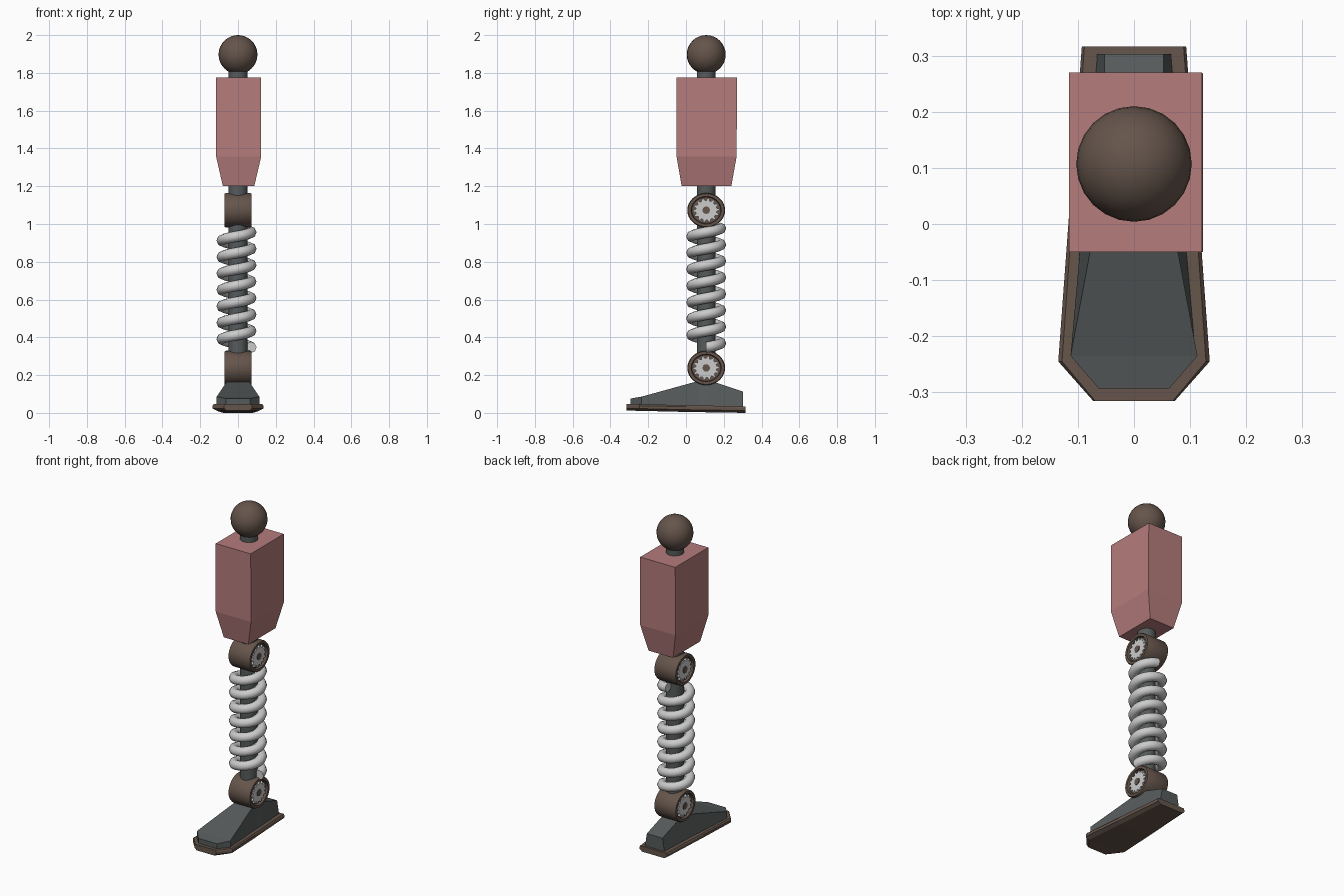
import bpy, bmesh
from math import sin, cos, tau, radians

if "Cube" in bpy.data.objects:
    bpy.data.objects.remove(bpy.data.objects["Cube"])

AXIS_Y = 0.107  # the leg column stands behind the middle of the foot


def material(name, rgb):
    m = bpy.data.materials.new(name)
    m.diffuse_color = (*rgb, 1)
    m.use_nodes = True
    m.node_tree.nodes["Principled BSDF"].inputs["Base Color"].default_value = m.diffuse_color
    return m


brown = material("brown", (0.13, 0.09, 0.07))
dark = material("dark_grey", (0.095, 0.105, 0.105))
pink = material("dusty_pink", (0.46, 0.2, 0.2))


def loft(name, rings, mat=None, closed=False, smooth=None):
    """Skin a list of equal-length vertex rings, capping the ends."""
    bm = bmesh.new()
    vs = [[bm.verts.new(p) for p in r] for r in rings]
    n = len(vs[0])
    for a, b in zip(vs, vs[1:] + ([vs[0]] if closed else [])):
        for i in range(n):
            j = (i + 1) % n
            bm.faces.new((a[i], a[j], b[j], b[i]))
    if not closed:
        bm.faces.new(vs[0])
        bm.faces.new(vs[-1])
    bmesh.ops.recalc_face_normals(bm, faces=bm.faces)
    me = bpy.data.meshes.new(name)
    bm.to_mesh(me)
    bm.free()
    ob = bpy.data.objects.new(name, me)
    bpy.context.collection.objects.link(ob)
    if mat:
        me.materials.append(mat)
    if smooth:
        bpy.ops.object.select_all(action='DESELECT')
        bpy.context.view_layer.objects.active = ob
        ob.select_set(True)
        bpy.ops.object.shade_smooth_by_angle(angle=radians(smooth))
    return ob


def upright(name, r, z0, z1, mat):
    ring = [(r * cos(tau * i / 24), AXIS_Y + r * sin(tau * i / 24)) for i in range(24)]
    return loft(name, [[(x, y, z) for x, y in ring] for z in (z0, z1)], mat, smooth=35)


def side_ring(x, z, r, n=32, squash=1.0):
    return [(x, AXIS_Y + r * cos(tau * i / n), z + squash * r * sin(tau * i / n)) for i in range(n)]


def gear_ring(x, z, teeth=14):
    pts = []
    for i in range(teeth * 4):
        r = 0.07 if i % 4 < 2 else 0.056
        a = tau * i / (teeth * 4)
        pts.append((x, AXIS_Y + r * cos(a), z + 0.92 * r * sin(a)))
    return pts


# Ball and rods
bpy.ops.mesh.primitive_uv_sphere_add(segments=24, ring_count=16, radius=0.103,
                                     location=(0, AXIS_Y, 1.897))
ball = bpy.context.object
ball.name = "hip_ball"
ball.data.materials.append(brown)
bpy.ops.object.shade_smooth_by_angle(angle=radians(40))
upright("hip_rod", 0.05, 1.74, 1.85, dark)
upright("thigh_rod", 0.05, 1.12, 1.23, dark)
upright("shin_rod", 0.05, 0.29, 1.02, dark)


# Thigh block, tapered at the bottom
def rect(x0, x1, y0, y1, z):
    return [(x0, y0, z), (x1, y0, z), (x1, y1, z), (x0, y1, z)]


loft("thigh_block", [rect(-0.08, 0.086, -0.023, 0.24, 1.2),
                     rect(-0.116, 0.123, -0.05, 0.268, 1.358),
                     rect(-0.116, 0.121, -0.05, 0.27, 1.775)], pink)

# Knee and ankle: recessed housing with a gear and hub on each side
for name, z in (("knee", 1.073), ("ankle", 0.238)):
    profile = [(-0.055, 0.076), (-0.072, 0.08), (-0.072, 0.096), (-0.064, 0.1)]
    profile += [(-x, r) for x, r in reversed(profile)]
    loft(name + "_housing", [side_ring(x, z, r, squash=0.91) for x, r in profile],
         brown, smooth=30)
    for side, s in (("left", -1), ("right", 1)):
        loft(f"{name}_gear_{side}", [gear_ring(s * x, z) for x in (0.05, 0.067)])
        loft(f"{name}_hub_{side}", [side_ring(s * x, z, 0.02, 12) for x in (0.05, 0.071)],
             brown, smooth=35)

# Spring: an eight-sided wire swept along a helix
TURNS, STEPS, COIL, WIRE = 7.25, 24, 0.077, 0.029
wire = []
for k in range(int(TURNS * STEPS) + 1):
    t = k / STEPS
    a = tau * t
    wire.append([((COIL + WIRE * cos(tau * j / 8)) * cos(a) - 0.008,
                  AXIS_Y + (COIL + WIRE * cos(tau * j / 8)) * sin(a),
                  0.347 + 0.087 * t + WIRE * sin(tau * j / 8)) for j in range(8)])
loft("shin_spring", wire, smooth=50)


# Foot: cross-sections along y of (y, bottom half width, top half width, bottom z, top z)
def foot_part(name, sections, mat):
    loft(name, [[(-b, y, z0), (b, y, z0), (t, y, z1), (-t, y, z1)]
                for y, b, t, z0, z1 in sections], mat)


foot_part("foot_upper", [(-0.293, 0.063, 0.063, 0.03, 0.076),
                         (-0.235, 0.113, 0.113, 0.03, 0.086),
                         (0.07, 0.086, 0.056, 0.025, 0.17),
                         (0.13, 0.082, 0.053, 0.025, 0.17),
                         (0.303, 0.068, 0.053, 0.02, 0.112)], dark)


# Sole: a lower bevel below a vertical rim
def sole_ring(y, w, z0, z1):
    half = [(0.82 * w, z0), (w, z0 + 0.012), (w, z1 - 0.008), (0.95 * w, z1)]
    return [(x, y, z) for x, z in half] + [(-x, y, z) for x, z in reversed(half)]


loft("foot_sole", [sole_ring(-0.315, 0.073, 0.012, 0.047),
                   sole_ring(-0.245, 0.135, 0.011, 0.046),
                   sole_ring(0.0, 0.117, 0.005, 0.041),
                   sole_ring(0.316, 0.093, 0.0, 0.034)], brown)
